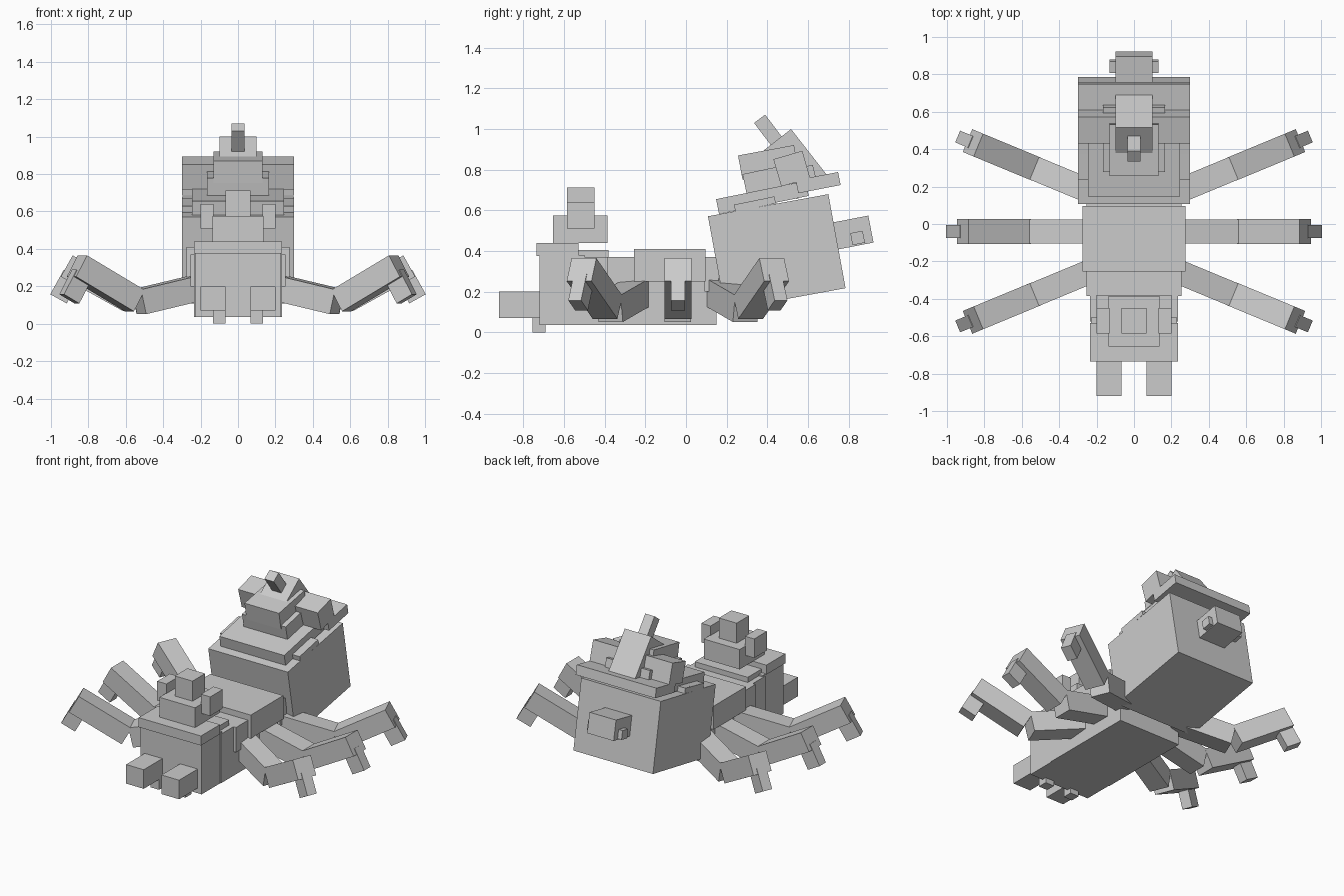
import bpy
from math import radians
from mathutils import Matrix, Vector

if "Cube" in bpy.data.objects:
    bpy.data.objects.remove(bpy.data.objects["Cube"])

grey = bpy.data.materials.new("plain grey")
grey.use_nodes = True
colour = (0.6, 0.6, 0.6, 1)
grey.diffuse_color = colour
grey.node_tree.nodes["Principled BSDF"].inputs["Base Color"].default_value = colour


def block(name, x, y, z, matrix=Matrix()):
    """Box spanning the three (min, max) ranges, placed by a matrix."""
    bpy.ops.mesh.primitive_cube_add(size=1)
    ob = bpy.context.object
    ob.name = name
    ob.data.materials.append(grey)
    spans = (x, y, z)
    size = Matrix.Diagonal([b - a for a, b in spans] + [1])
    centre = Matrix.Translation(Vector([(a + b) / 2 for a, b in spans]))
    ob.data.transform(centre @ size)
    ob.matrix_world = matrix
    return ob


def wide(name, half, y, z):
    block(name, (-half, half), y, z)


def tilted(name, half, y, z, length, height, angle):
    """Box hung from its upper front edge and pitched up toward the back."""
    place = Matrix.Translation((0, y, z)) @ Matrix.Rotation(radians(angle), 4, "X")
    block(name, (-half, half), (0, length), (-height, 0), place)


# Head and thorax
wide("head", 0.23, (-0.72, -0.5), (0.035, 0.38))
wide("head_cap", 0.235, (-0.735, -0.53), (0.375, 0.44))
wide("thorax_core", 0.235, (-0.52, 0.15), (0.035, 0.37))
wide("neck", 0.2, (-0.54, -0.38), (0.3, 0.405))
wide("front_thorax_plate", 0.255, (-0.385, -0.25), (0.2, 0.37))
wide("main_thorax_plate", 0.275, (-0.255, 0.095), (0.25, 0.41))
wide("waist", 0.255, (0.09, 0.16), (0.2, 0.37))

# Crown on the head
wide("crown_base", 0.135, (-0.655, -0.385), (0.44, 0.575))
wide("crown_top", 0.067, (-0.585, -0.45), (0.575, 0.712))

# Abdomen and its stacked armour
tilted("abdomen", 0.3, 0.108, 0.571, 0.602, 0.47, 10.4)
tilted("lower_slab", 0.245, 0.148, 0.655, 0.45, 0.075, 11.5)
tilted("rim_plate", 0.3, 0.236, 0.628, 0.14, 0.035, 11.5)
tilted("rim_step", 0.3, 0.37, 0.655, 0.066, 0.035, 12)
tilted("armour_core", 0.165, 0.278, 0.778, 0.3, 0.13, 12)
tilted("upper_slab", 0.13, 0.256, 0.87, 0.28, 0.12, 10.5)
tilted("wing_wall", 0.3, 0.43, 0.852, 0.148, 0.14, 16)
tilted("rear_plate", 0.3, 0.54, 0.748, 0.212, 0.065, 11)
tilted("rear_studs", 0.165, 0.565, 0.81, 0.06, 0.1, 14)
tilted("crest", 0.1, 0.367, 0.883, 0.19, 0.29, 38)
tilted("crest_horn", 0.035, 0.335, 1.03, 0.068, 0.16, 37)

# Tail
tilted("tail_block", 0.1, 0.72, 0.54, 0.18, 0.135, 11)
tilted("tail_pin", 0.13, 0.808, 0.488, 0.062, 0.06, 11)

# Paired parts: jaws, teeth, crown sides and legs
for side, s in (("left", 1), ("right", -1)):
    def paired(name, x, y, z):
        block(side + "_" + name, sorted((s * x[0], s * x[1])), y, z)

    paired("jaw", (0.067, 0.2), (-0.92, -0.71), (0.07, 0.2))
    paired("tooth", (0.067, 0.133), (-0.755, -0.69), (0, 0.075))
    paired("crown_side", (0.13, 0.2), (-0.585, -0.45), (0.51, 0.64))

    for row, yaw, y in (("front", -22.5, -0.24), ("middle", 0, -0.04), ("rear", 22.5, 0.16)):
        root = (Matrix.Diagonal((s, 1, 1, 1)) @ Matrix.Translation((0.2, y, 0))
                @ Matrix.Rotation(radians(yaw), 4, "Z"))
        upper = root @ Matrix.Translation((0, 0, 0.265)) @ Matrix.Rotation(radians(12.5), 4, "Y")
        lower = root @ Matrix.Translation((0.35, 0, 0.18)) @ Matrix.Rotation(radians(-29), 4, "Y")
        for part, x, half, z, frame in (
            ("upper_leg", (0, 0.38), 0.065, (-0.135, 0), upper),
            ("lower_leg", (0, 0.382), 0.066, (-0.13, 0), lower),
            ("foot", (0.285, 0.386), 0.034, (-0.24, -0.09), lower),
        ):
            ob = block(f"{side}_{row}_{part}", x, (-half, half), z)
            ob.data.transform(frame)
            if s < 0:
                ob.data.flip_normals()
